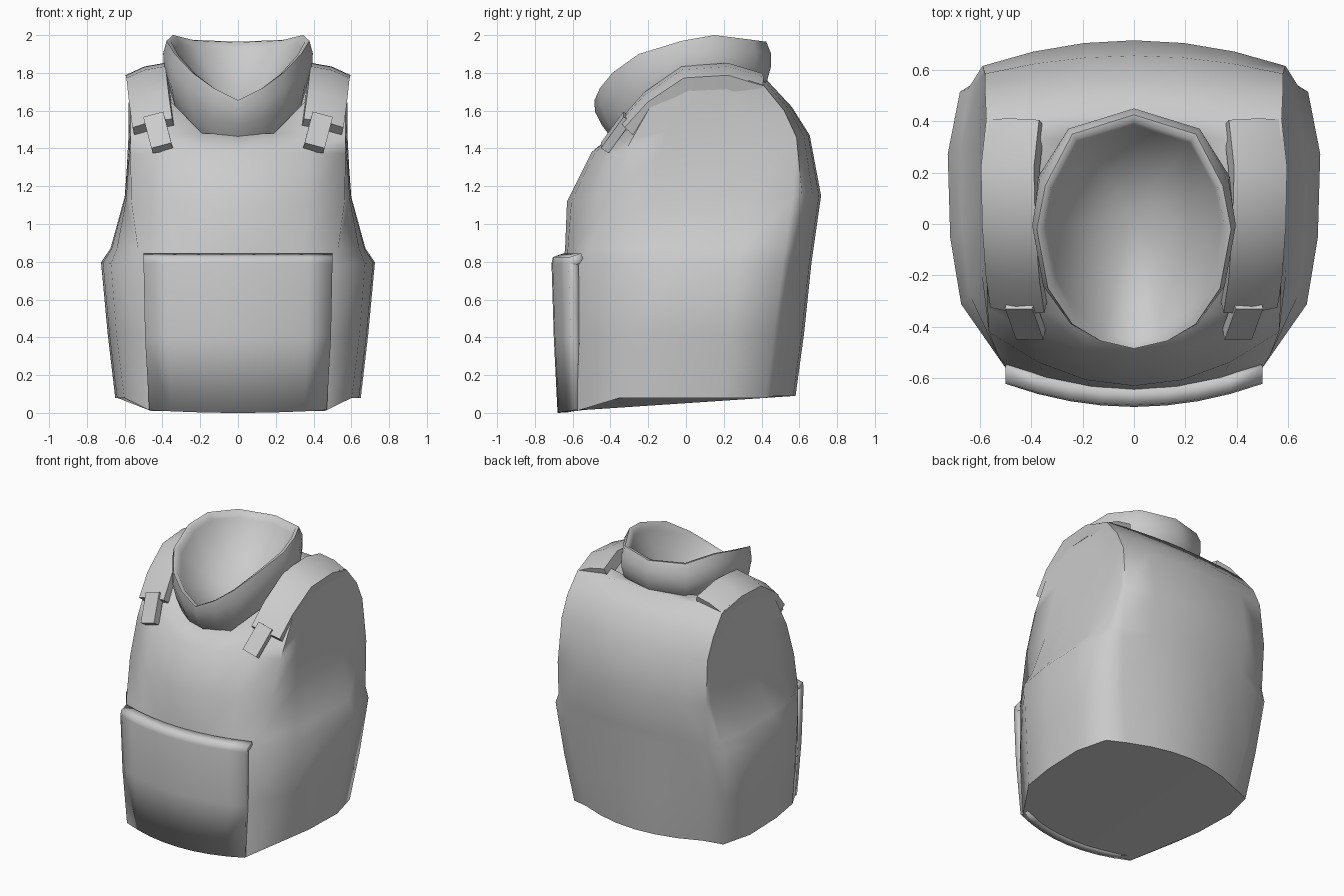
import bpy, bmesh, math
from mathutils import Vector

cube = bpy.data.objects.get("Cube")
if cube:
    bpy.data.objects.remove(cube, do_unlink=True)

grey = bpy.data.materials.new("plain grey")
grey.use_nodes = True
grey.diffuse_color = (0.6, 0.6, 0.6, 1)
grey.node_tree.nodes["Principled BSDF"].inputs["Base Color"].default_value = (0.6, 0.6, 0.6, 1)


def build(name, rows, extra=(), closed=False, thickness=0, angle=50):
    """Loft rows of points into a half model and mirror it across x."""
    n = len(rows[0])
    verts = [Vector(p) for row in rows for p in row]
    faces = []
    for i in range(len(rows) - 1):
        for j in range(n if closed else n - 1):
            k = (j + 1) % n
            faces.append((i * n + j, i * n + k, (i + 1) * n + k, (i + 1) * n + j))
    faces += extra
    mesh = bpy.data.meshes.new(name)
    mesh.from_pydata(verts, [], faces)
    bm = bmesh.new()
    bm.from_mesh(mesh)
    bmesh.ops.remove_doubles(bm, verts=bm.verts, dist=0.0005)
    bmesh.ops.recalc_face_normals(bm, faces=bm.faces)
    bm.to_mesh(mesh)
    bm.free()
    mesh.materials.append(grey)
    obj = bpy.data.objects.new(name, mesh)
    bpy.context.collection.objects.link(obj)
    bpy.ops.object.select_all(action='DESELECT')
    obj.select_set(True)
    bpy.context.view_layer.objects.active = obj
    bpy.ops.object.shade_smooth_by_angle(angle=math.radians(angle))
    mirror = obj.modifiers.new("Mirror", 'MIRROR')
    mirror.merge_threshold = 0.001
    if thickness:
        solid = obj.modifiers.new("Solidify", 'SOLIDIFY')
        solid.thickness = thickness
        solid.offset = -1


# Vest body: front y, z / back y, z / front half width, edge inset /
# back half width, edge inset / side half width, edge drop
LEVELS = [
    (-.65, .01, .58, .09, .46, .07, .46, .11, .65, 0),
    (-.65, .42, .625, .42, .50, .09, .53, .11, .69, 0),
    (-.65, .79, .665, .80, .50, .09, .57, .10, .725, 0),
    (-.64, .87, .675, .87, .53, .13, .58, .10, .675, 0),
    (-.63, 1.12, .715, 1.15, .565, .21, .59, .10, .60, 0),
    (-.50, 1.38, .655, 1.47, .57, .17, .58, .07, .575, .01),
    (-.38, 1.48, .56, 1.62, .57, .10, .58, .04, .57, .02),
    (-.20, 1.68, .43, 1.76, .57, .03, .575, .02, .57, .025),
    (0, 1.80, .33, 1.79, .57, 0, .575, 0, .575, .03),
]
COLUMNS = (0, .33, .66, 1)
SIDE = ((.22, .75), (.45, .95), (.74, 1), (.955, .7))
rows = []
for i, (yf, zf, yb, zb, hf, df, hb, db, hs, drop) in enumerate(LEVELS):
    front = [Vector((hf * u, yf + df * u * u, zf - drop * u * u)) for u in COLUMNS]
    back = [Vector((hb * u, yb - db * u * u, zb - drop * u * u)) for u in COLUMNS]
    side = []
    for t, w in SIDE:
        p = front[-1].lerp(back[-1], t)
        p.x += (hs - p.x) * w
        if i == 0:
            p.z = .08
        side.append(p)
    # Sink the neck opening below the collar
    if i >= 7:
        front[0].z = front[1].z = 1.45
    if i == 8:
        back[0].z = back[1].z = 1.74
    rows.append(front + side + back[::-1])
n = len(rows[0])
top = (len(rows) - 1) * n
caps = [tuple(range(n))]
caps += [(top + j, top + j + 1, top + n - 2 - j, top + n - 1 - j) for j in range(2)]
caps.append(tuple(top + j for j in range(2, n - 2)))
build("vest_body", rows, caps, angle=66)

# Curved plate over the belly, folded back at its upper edge
rows = []
for z, y, w in ((0, -.68, .47), (.4, -.70, .492), (.79, -.712, .5), (.825, -.705, .5), (.845, -.645, .5)):
    rows.append([(w * u, y + .09 * u * u, z + .015 * u * u * (z == 0))
                 for u in (0, .25, .5, .75, 1)])
build("front_plate", rows, thickness=.055, angle=89)

# Tilted collar with a rolled rim and a funnel inside
RIM = [(0, -.485, 1.655), (.13, -.455, 1.72), (.24, -.39, 1.80), (.335, -.25, 1.90), (.378, -.02, 1.97),
       (.345, .15, 2.0), (.24, .35, 1.975), (0, .425, 1.965)]
BASE = [(0, -.39, 1.45), (.12, -.37, 1.465), (.22, -.32, 1.50), (.335, -.18, 1.63), (.37, .03, 1.75),
        (.36, .19, 1.78), (.245, .355, 1.76), (0, .43, 1.76)]
rim = [Vector(p) for p in RIM]
base = [Vector(p) for p in BASE]


def ring(t, scale, lift=0):
    pts = [b.lerp(r, t) for b, r in zip(base, rim)]
    return [Vector((p.x * scale, p.y * scale, p.z + lift)) for p in pts]


apex = [Vector((0, .04, 1.5))] * len(rim)
build("collar", [ring(0, .92, -.04), ring(0, 1), ring(.35, 1.05), ring(.7, 1.055), ring(1, 1),
                 ring(.98, .94), ring(.8, .9), apex], angle=70)


# Padded shoulder straps and their buckle tabs
def strap(name, path, half_width, thick, tilt):
    pts = [Vector(p) for p in path]
    rows = []
    for i, p in enumerate(pts):
        along = (pts[min(i + 1, len(pts) - 1)] - pts[max(i - 1, 0)]).normalized()
        across = Vector((1, 0, -tilt)).normalized()
        across = (across - along * across.dot(along)).normalized()
        up = across.cross(along).normalized()
        rows.append([p - across * half_width - up * thick * 1.7,
                     p - across * half_width + up * thick * .7,
                     p + up * thick,
                     p + across * half_width + up * thick * .5,
                     p + across * half_width - up * thick * 1.7])
    last = (len(rows) - 1) * 5
    build(name, rows, [tuple(range(5)), tuple(last + j for j in range(5))], closed=True, angle=50)


strap("shoulder_straps", [(.45, -.32, 1.52), (.468, -.2, 1.655), (.482, -.01, 1.785),
                          (.487, .22, 1.80), (.467, .40, 1.745)], .108, .035, .28)
strap("buckle_tabs", [(.443, -.30, 1.56), (.40, -.42, 1.395)], .055, .022, .28)
